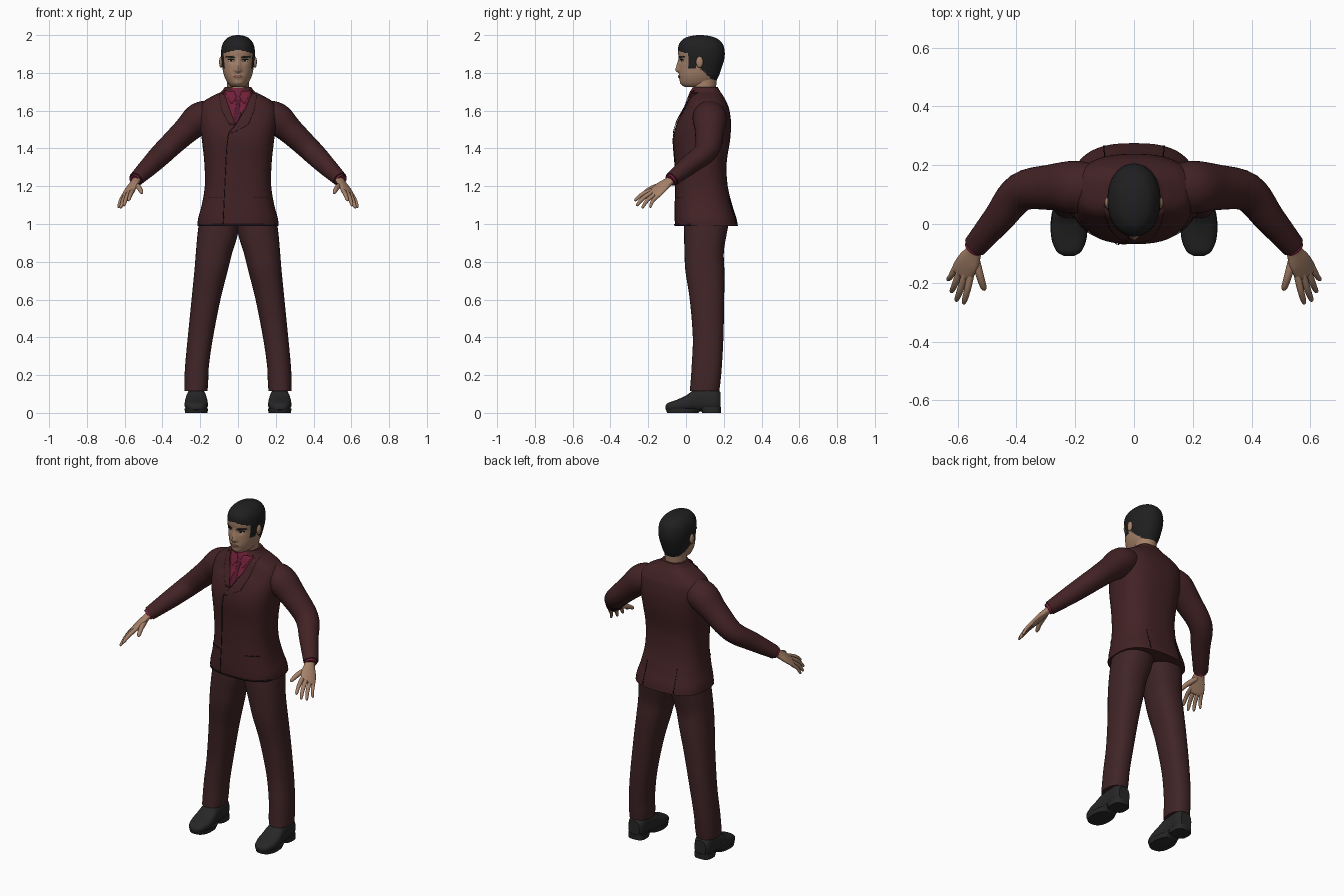
import bpy, bmesh, math
from mathutils import Vector, Matrix
from mathutils.bvhtree import BVHTree

cube = bpy.data.objects.get("Cube")
if cube:
    bpy.data.objects.remove(cube, do_unlink=True)


def colour(name, r, g, b):
    m = bpy.data.materials.new(name)
    m.use_nodes = True
    m.diffuse_color = (r, g, b, 1)
    bsdf = next(n for n in m.node_tree.nodes if n.type == 'BSDF_PRINCIPLED')
    bsdf.inputs["Base Color"].default_value = (r, g, b, 1)
    bsdf.inputs["Roughness"].default_value = 0.8
    return m


JACKET = colour("dark maroon", .055, .016, .018)
TROUSER = colour("brown maroon", .052, .018, .02)
SHIRT = colour("plum", .16, .014, .04)
TIE = colour("deep wine", .09, .01, .025)
SKIN = colour("skin", .38, .22, .14)
HAIR = colour("black hair", .014, .014, .015)
SHOE = colour("charcoal leather", .02, .02, .021)
SEAM = colour("dark seam", .014, .007, .011)
LIP = colour("lip", .25, .11, .08)
EYE = colour("eye white", .45, .4, .36)


def smooth(rows, steps):
    """Catmull-Rom interpolation of rows of numbers."""
    out = []
    for i in range(len(rows) - 1):
        p = [rows[max(0, min(len(rows) - 1, i + k))] for k in (-1, 0, 1, 2)]
        for s in range(steps):
            t = s / steps
            out.append([.5 * (2*b + (c - a)*t + (2*a - 5*b + 4*c - d)*t*t + (3*b - a - 3*c + d)*t**3)
                        for a, b, c, d in zip(*p)])
    return out + [list(rows[-1])]


def finish(name, bm, mats, mirror=False, thick=0):
    bmesh.ops.recalc_face_normals(bm, faces=bm.faces)
    me = bpy.data.meshes.new(name)
    bm.to_mesh(me)
    bm.free()
    for m in mats:
        me.materials.append(m)
    ob = bpy.data.objects.new(name, me)
    bpy.context.collection.objects.link(ob)
    bpy.ops.object.select_all(action='DESELECT')
    ob.select_set(True)
    bpy.context.view_layer.objects.active = ob
    bpy.ops.object.shade_smooth_by_angle(angle=math.radians(45))
    if thick:
        mod = ob.modifiers.new("thickness", 'SOLIDIFY')
        mod.thickness, mod.offset = thick, 0
    if mirror:
        ob.modifiers.new("mirror", 'MIRROR').use_mirror_merge = False
    return ob


def loft(name, rows, mats, u=(1, 0, 0), axis=None, e=2, n=28, steps=5, mirror=False, shape=None, rule=None):
    """Skin superellipse rings; each row is x, y, z, radius along u, radius across."""
    rows = smooth(rows, steps)
    cen = [Vector(r[:3]) for r in rows]
    bm = bmesh.new()
    rings = []
    for i, r in enumerate(rows):
        t = Vector(axis) if axis else (cen[min(i + 1, len(cen) - 1)] - cen[max(i - 1, 0)]).normalized()
        w = Vector(u)
        w = (w - t * w.dot(t)).normalized()
        v = t.cross(w)
        ring = []
        for k in range(n):
            a = 2 * math.pi * k / n
            c, s = math.cos(a), math.sin(a)
            p = cen[i] + w * r[3] * math.copysign(abs(c)**(2/e), c) + v * r[4] * math.copysign(abs(s)**(2/e), s)
            ring.append(bm.verts.new(shape(p) if shape else p))
        rings.append(ring)
    for a, b in zip(rings, rings[1:]):
        for k in range(n):
            bm.faces.new((a[k], a[(k + 1) % n], b[(k + 1) % n], b[k]))
    bm.faces.new(rings[0])
    bm.faces.new(rings[-1])
    if rule:
        for f in bm.faces:
            f.material_index = rule(f.calc_center_median())
    return finish(name, bm, mats, mirror)


def upright(rows):
    """Turn z, x0, x1, front, back rows into centre and radii."""
    return [((a + b)/2, (f + k)/2, z, (b - a)/2, (k - f)/2) for z, a, b, f, k in rows]


def even(rows):
    return upright([(z, -h, h, f, k) for z, h, f, k in rows])


def patch(name, target, rows, mat, mirror=False, side=-1, lift=.003, cols=8, steps=5):
    """Thin plate laid on a surface; each row is z, x0, x1."""
    me = target.data
    tree = BVHTree.FromPolygons([v.co for v in me.vertices], [p.vertices[:] for p in me.polygons])
    bm = bmesh.new()
    grid = []
    for (z0, a0, b0), (z1, a1, b1) in zip(rows, rows[1:]):
        for s in range(steps + 1):
            t = s / steps
            z, a, b = z0 + (z1 - z0)*t, a0 + (a1 - a0)*t, b0 + (b1 - b0)*t
            if s == 0 and grid:
                continue
            line = []
            for k in range(cols + 1):
                o = Vector((a + (b - a)*k/cols, side, z))
                hit, nor, _, _ = tree.ray_cast(o, Vector((0, -side, 0)))
                if hit is None:
                    hit, nor, _, _ = tree.find_nearest(Vector((o.x, side * .1, z)))
                if nor.y * side < 0:
                    nor = -nor
                line.append(bm.verts.new(hit + nor * lift))
            grid.append(line)
    for p, q in zip(grid, grid[1:]):
        for k in range(cols):
            bm.faces.new((p[k], p[k + 1], q[k + 1], q[k]))
    return finish(name, bm, [mat], mirror, .002)


UP = (0, 0, 1)

# Jacket body with flared hem and sloping shoulders
jacket = loft("jacket", even([
    (.99, .215, -.058, .275), (1.03, .211, -.06, .267), (1.1, .192, -.06, .245), (1.2, .176, -.058, .221),
    (1.32, .178, -.06, .215), (1.45, .192, -.068, .234), (1.54, .205, -.046, .238), (1.61, .205, -.008, .228),
    (1.65, .18, .01, .212), (1.68, .13, .022, .196), (1.7, .09, .03, .182), (1.725, .07, .042, .168)]),
    [JACKET], axis=UP, e=2.6, n=48)

# Shirt opening, tie, lapels and front edge
patch("shirt_front", jacket, [(1.695, -.075, .075), (1.6, -.042, .035), (1.525, -.014, -.008)], SHIRT)
patch("tie", jacket, [(1.66, -.014, .014), (1.63, -.009, .009), (1.57, -.022, .013), (1.53, -.013, -.007)],
      TIE, lift=.006)
patch("left_lapel", jacket, [(1.69, .076, .1), (1.6, .035, .085), (1.525, -.01, .055), (1.48, -.048, -.03)],
      JACKET, lift=.005)
patch("right_lapel", jacket, [(1.69, -.1, -.076), (1.6, -.085, -.042), (1.525, -.045, -.014)], JACKET, lift=.004)
patch("front_edge", jacket, [(1.6, .031, .035), (1.525, -.015, -.01), (1.48, -.052, -.047), (1.4, -.062, -.058),
                             (1, -.08, -.076)], SEAM, lift=.004, cols=2)
patch("pocket_seams", jacket, [(1.143, .085, .155), (1.139, .085, .155)], SEAM, mirror=True)
patch("hem_front", jacket, [(1, -.2, .2), (.992, -.2, .2)], SEAM, cols=24, steps=1)
patch("back_vents", jacket, [(1.13, .098, .1), (1, .1, .104)], SEAM, mirror=True, side=1, cols=2)
patch("collar_points", jacket, [(1.7, .02, .07), (1.67, .008, .055), (1.635, .03, .036)], SHIRT, mirror=True, lift=.008)

# Sleeves and shirt cuffs
loft("sleeves", [(.12, .125, 1.585, .07, .075), (.2, .125, 1.56, .085, .09), (.28, .125, 1.49, .07, .078),
                 (.385, .108, 1.39, .06, .066), (.46, .02, 1.315, .052, .053), (.54, -.075, 1.237, .038, .041)],
     [JACKET], u=UP, mirror=True)
loft("shirt_cuffs", [(.53, -.063, 1.247, .032, .033), (.547, -.084, 1.23, .032, .033)], [SHIRT], u=UP, mirror=True)

# Hands: palm, four fingers and thumb
ACROSS = (.5, .4, -.25)
loft("palms", [(.533, -.066, 1.243, .025, .02), (.545, -.095, 1.222, .03, .019), (.563, -.13, 1.195, .042, .018),
               (.585, -.165, 1.162, .042, .014), (.59, -.175, 1.155, .034, .008)], [SKIN], u=ACROSS, mirror=True)
digits = {"index_fingers": ((.556, -.176, 1.178), (.58, -.272, 1.122), .0115),
          "middle_fingers": ((.576, -.174, 1.168), (.605, -.262, 1.095), .0115),
          "ring_fingers": ((.594, -.163, 1.155), (.622, -.232, 1.083), .011),
          "little_fingers": ((.608, -.148, 1.146), (.634, -.19, 1.086), .01),
          "thumbs": ((.54, -.115, 1.205), (.508, -.225, 1.163), .014)}
for name, (root, tip, r) in digits.items():
    a, b = Vector(root), Vector(tip)
    rows = []
    for t, k in ((-.12, 1), (.25, 1.05), (.55, .95), (.85, .8), (.97, .5), (1, .15)):
        p = a.lerp(b, t) + Vector((0, -.006, .008)) * math.sin(math.pi * max(t, 0))
        rows.append((*p, r * k, r * k))
    loft(name, rows, [SKIN], u=ACROSS, n=12, steps=2, mirror=True)

# Trouser legs
legs = loft("trousers", upright([
    (.115, .162, .284, .02, .176), (.16, .158, .284, .024, .182), (.25, .154, .28, .03, .19),
    (.4, .132, .266, .036, .198), (.6, .093, .246, .02, .202), (.75, .055, .231, -.003, .203),
    (.85, .03, .223, -.008, .2), (.94, .002, .215, -.01, .214), (1.03, -.012, .204, -.01, .232)]),
    [TROUSER], axis=UP, e=2.3, n=36, mirror=True)

# Shoes with sole and heel
loft("shoes", [(.221, -.108, .028, .018, .011), (.221, -.092, .033, .043, .021), (.221, -.045, .04, .06, .031),
               (.221, 0, .05, .061, .042), (.221, .04, .064, .056, .055), (.221, .1, .07, .05, .062),
               (.221, .155, .07, .05, .062), (.221, .182, .063, .036, .048)],
     [SHOE], axis=(0, 1, 0), e=2.6, mirror=True)
loft("soles", upright([(0, .162, .28, -.1, .065), (.024, .158, .284, -.109, .09)]),
     [SHOE], axis=UP, e=2.4, steps=1, mirror=True)
loft("heels", upright([(0, .17, .272, .085, .184), (.032, .17, .272, .07, .186)]),
     [SHOE], axis=UP, e=3, steps=1, mirror=True)

# Neck and shirt collar
loft("neck", even([(1.63, .062, .04, .165), (1.7, .058, .036, .158), (1.78, .06, .03, .165)]), [SKIN], axis=UP)
loft("shirt_collar", even([(1.67, .07, .012, .17), (1.7, .065, .022, .166), (1.72, .061, .033, .163)]),
     [SHIRT], axis=UP)


def bump(d, w):
    return math.exp(-(d / w) ** 2)


def face_shape(p):
    """Nose, eye sockets, lips and chin."""
    if p.y < .04:
        x, z = abs(p.x), p.z
        ramp = max(0, min((1.885 - z) / .065, (z - 1.797) / .013, 1))
        p.y -= .02 * ramp * bump(x, .009 + .008 * ramp)
        p.y += .007 * bump(x - .034, .018) * bump(z - 1.865, .013)
        p.y -= .005 * bump(x, .025) * bump(z - 1.78, .011)
        p.y -= .004 * bump(x, .03) * bump(z - 1.745, .012)
    return p


def hairline(c):
    if c.y < .012:
        edge = 1.925 - .3 * abs(c.x)
    elif c.y < .055:
        edge = 1.822
    else:
        edge = 1.845 - .95 * (c.y - .055)
    return int(c.z > edge)


# Head, with the hair cap coloured by the hairline
head = loft("head", even([
    (1.725, .03, -.005, .1), (1.735, .045, -.02, .13), (1.755, .06, -.031, .158), (1.79, .075, -.036, .176),
    (1.83, .083, -.036, .19), (1.87, .088, -.037, .202), (1.91, .09, -.042, .205), (1.95, .083, -.038, .196),
    (1.98, .062, -.014, .168), (1.994, .038, .02, .13), (2, .008, .06, .09)]),
    [SKIN, HAIR], axis=UP, e=2.15, n=96, steps=7, shape=face_shape, rule=hairline)

bm = bmesh.new()
bmesh.ops.create_uvsphere(bm, u_segments=16, v_segments=10, radius=1,
                          matrix=Matrix.LocRotScale(Vector((.09, .072, 1.857)), None, Vector((.01, .019, .03))))
finish("ears", bm, [SKIN], True)

# Painted face details
patch("eyebrows", head, [(1.889, .03, .06), (1.884, .016, .068), (1.879, .014, .036)], HAIR, mirror=True, lift=.002)
patch("eyes", head, [(1.87, .027, .045), (1.865, .02, .053), (1.86, .027, .046)], EYE, mirror=True, lift=.001)
patch("irises", head, [(1.87, .032, .041), (1.86, .032, .041)], HAIR, mirror=True, lift=.002)
patch("eyelashes", head, [(1.873, .024, .05), (1.869, .018, .056)], HAIR, mirror=True, lift=.002)
patch("lips", head, [(1.788, -.01, .01), (1.781, -.026, .026), (1.773, -.013, .013)], LIP, lift=.001)
